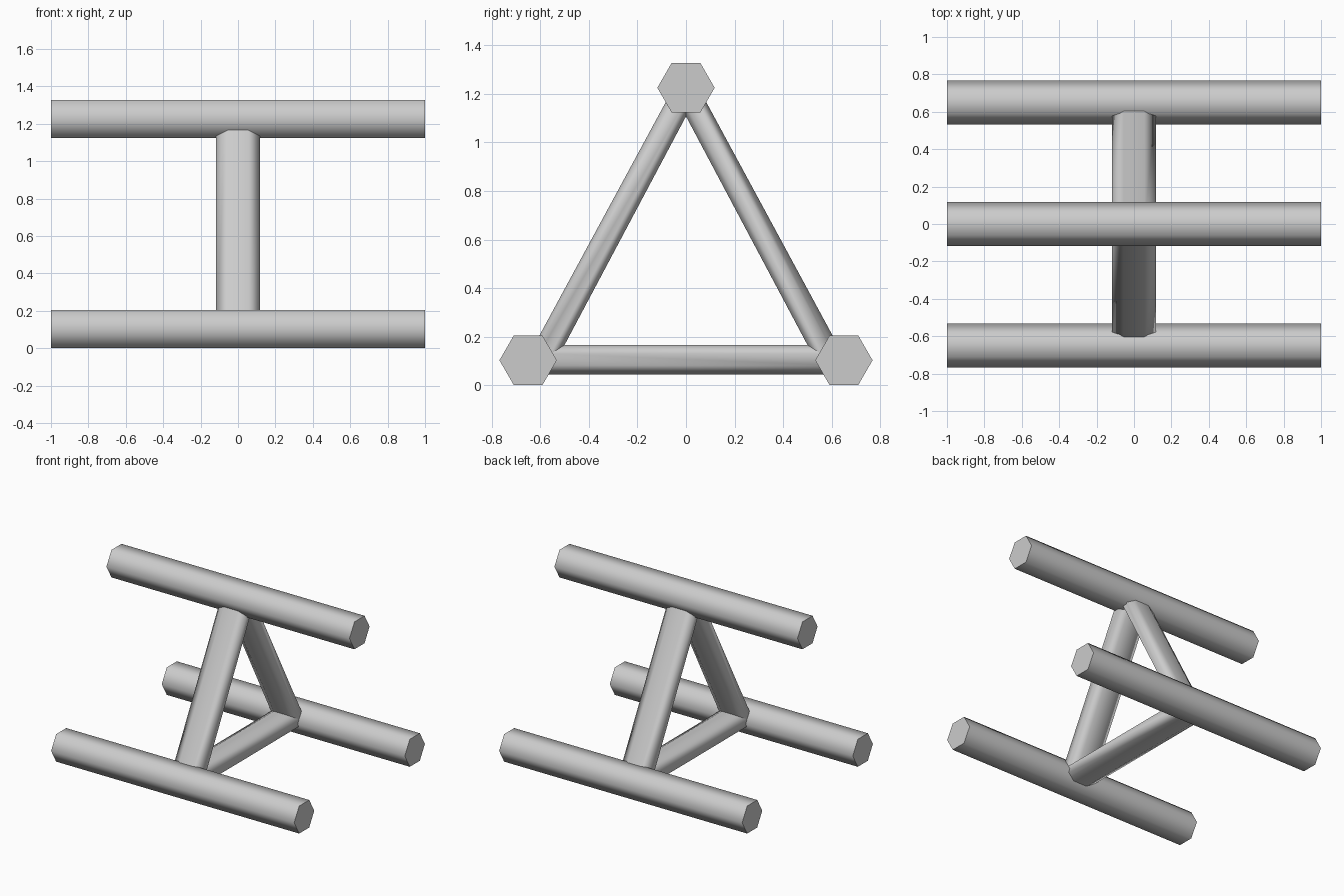
import bpy
import bmesh
import math
from mathutils import Vector

cube = bpy.data.objects.get("Cube")
if cube:
    bpy.data.objects.remove(cube, do_unlink=True)

# One plain grey for everything
grey = bpy.data.materials.new("light_grey")
grey.use_nodes = True
colour = (0.6, 0.6, 0.6, 1)
grey.diffuse_color = colour
grey.node_tree.nodes["Principled BSDF"].inputs["Base Color"].default_value = colour


def make_object(name, rings, closed):
    """Skin a list of point rings; cap the ends unless the rings form a loop."""
    bm = bmesh.new()
    loops = [[bm.verts.new(p) for p in ring] for ring in rings]
    sides = len(loops[0])
    pairs = list(zip(loops, loops[1:]))
    if closed:
        pairs.append((loops[-1], loops[0]))
    else:
        bm.faces.new(loops[0])
        bm.faces.new(loops[-1])
    for a, b in pairs:
        for i in range(sides):
            j = (i + 1) % sides
            bm.faces.new((a[i], a[j], b[j], b[i]))
    bmesh.ops.recalc_face_normals(bm, faces=bm.faces)
    # Smooth sides, crisp ends and mitres
    for face in bm.faces:
        face.smooth = True
    for edge in bm.edges:
        edge.smooth = edge.calc_face_angle(0) < math.radians(75)
    mesh = bpy.data.meshes.new(name)
    bm.to_mesh(mesh)
    bm.free()
    mesh.materials.append(grey)
    obj = bpy.data.objects.new(name, mesh)
    bpy.context.collection.objects.link(obj)


def bar(name, y, z, radius=0.118):
    """Six-sided bar along x."""
    angles = [math.tau * i / 6 for i in range(6)]
    rings = [[(x, y + radius * math.cos(a), z + radius * math.sin(a)) for a in angles]
             for x in (-1, 1)]
    make_object(name, rings, False)


# Three long bars
bar("front_bar", -0.65, 0.103)
bar("back_bar", 0.65, 0.103)
bar("top_bar", 0, 1.225)

# Triangular brace: a flattened eight-sided section, mitred at three corners
section = [(sx * x, sy * r) for sx, sy, pts in (
    (1, 1, ((0.118, 0.4), (0.056, 1))),
    (-1, 1, ((0.056, 1), (0.118, 0.4))),
    (-1, -1, ((0.118, 0.4), (0.056, 1))),
    (1, -1, ((0.056, 1), (0.118, 0.4)))) for x, r in pts]
inner = [(-0.5, 0.166), (0.5, 0.166), (0, 1.107)]
outer = [(-0.69, 0.045), (0.69, 0.045), (0, 1.32)]
rings = []
for a, b in zip(inner, outer):
    middle = (Vector(a) + Vector(b)) / 2
    reach = (Vector(b) - Vector(a)) / 2
    rings.append([(x, *(middle + reach * r)) for x, r in section])
make_object("triangle_brace", rings, True)
